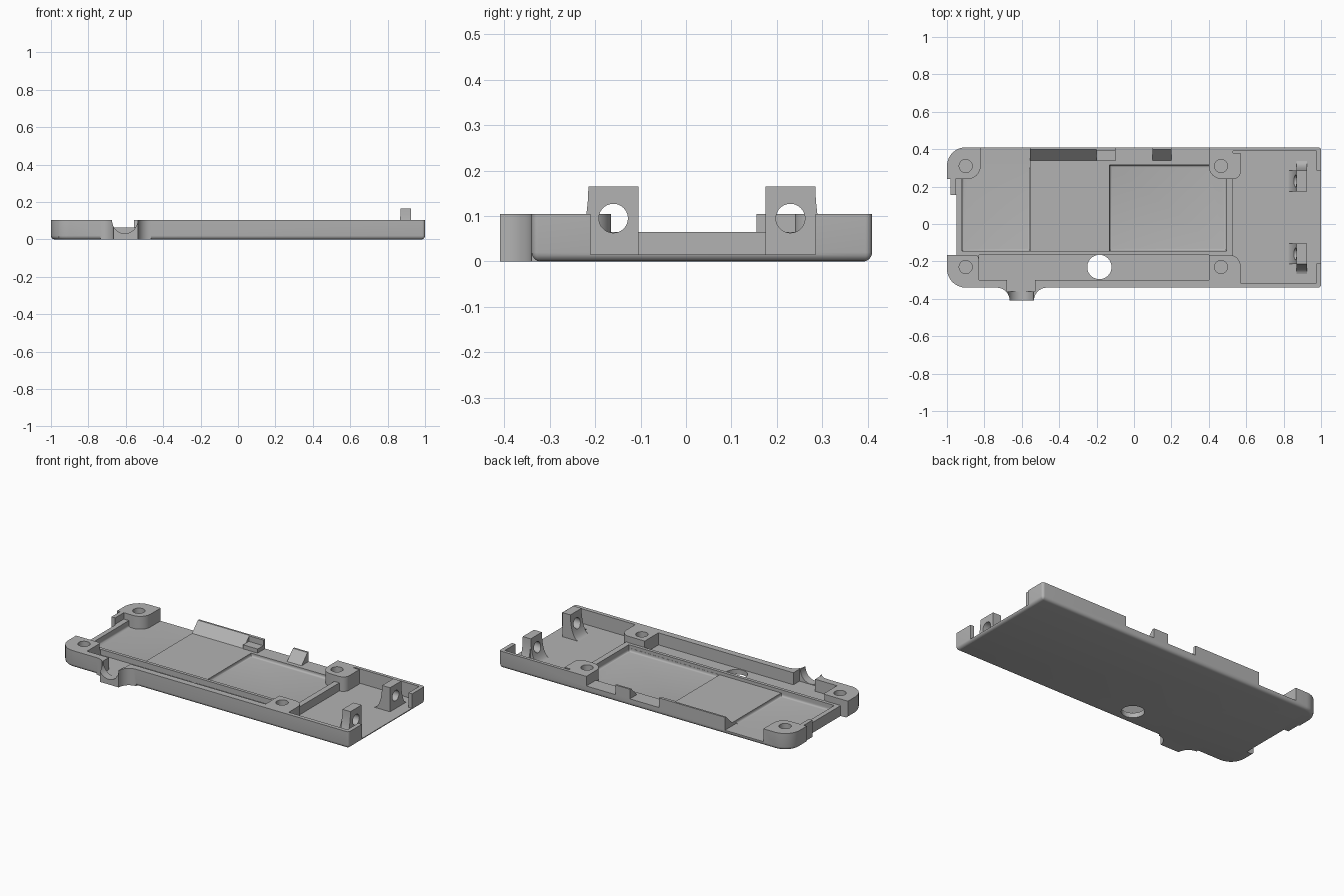
import bpy, bmesh, math

old = bpy.data.objects.get("Cube")
if old:
    bpy.data.objects.remove(old, do_unlink=True)

grey = bpy.data.materials.new("plain_grey")
grey.use_nodes = True
grey.diffuse_color = (0.45, 0.45, 0.45, 1)
grey.node_tree.nodes["Principled BSDF"].inputs["Base Color"].default_value = (0.45, 0.45, 0.45, 1)

TOP, OVER = 0.105, 0.3
AXES = {"x": lambda u, v, w: (w, u, v),
        "y": lambda u, v, w: (u, w, v),
        "z": lambda u, v, w: (u, v, w)}


def prism(name, pts, lo, hi, axis="z", bevel=0):
    """Extrude a 2D profile along an axis, optionally rounding its low end."""
    bm = bmesh.new()
    place = AXES[axis]
    base = [bm.verts.new(place(u, v, lo)) for u, v in pts]
    cap = [bm.verts.new(place(u, v, hi)) for u, v in pts]
    low = bm.faces.new(base)
    bm.faces.new(cap)
    for i in range(len(pts)):
        j = (i + 1) % len(pts)
        bm.faces.new((base[i], base[j], cap[j], cap[i]))
    bmesh.ops.recalc_face_normals(bm, faces=bm.faces)
    if bevel:
        bmesh.ops.bevel(bm, geom=list(low.edges), offset=bevel, segments=4,
                        profile=0.5, affect="EDGES")
    mesh = bpy.data.meshes.new(name)
    bm.to_mesh(mesh)
    bm.free()
    mesh.materials.append(grey)
    ob = bpy.data.objects.new(name, mesh)
    bpy.context.collection.objects.link(ob)
    return ob


def arc(cx, cy, r, start, end, n=8):
    return [(cx + r * math.cos(math.radians(start + (end - start) * i / n)),
             cy + r * math.sin(math.radians(start + (end - start) * i / n)))
            for i in range(n + 1)]


def rounded(x0, x1, y0, y1, radii):
    """Rectangle with corner radii: left front, right front, right back, left back."""
    a, b, c, d = radii
    corners = [(x0 + a, y0 + a, a, 180), (x1 - b, y0 + b, b, 270),
               (x1 - c, y1 - c, c, 0), (x0 + d, y1 - d, d, 90)]
    pts = []
    for cx, cy, r, s in corners:
        pts += arc(cx, cy, r, s, s + 90) if r else [(cx, cy)]
    return pts


def circle(cx, cy, r):
    return arc(cx, cy, r, 0, 351, 39)


def combine(target, tool, operation):
    mod = target.modifiers.new("join", "BOOLEAN")
    mod.operation, mod.object, mod.solver = operation, tool, "EXACT"
    bpy.context.view_layer.objects.active = target
    bpy.ops.object.modifier_apply(modifier=mod.name)
    bpy.data.objects.remove(tool, do_unlink=True)


def cut(target, pts, lo, hi=OVER, axis="z", bevel=0):
    combine(target, prism("cutter", pts, lo, hi, axis, bevel), "DIFFERENCE")


def cut_box(target, x0, x1, y0, y1, lo, hi=OVER, bevel=0):
    cut(target, [(x0, y0), (x1, y0), (x1, y1), (x0, y1)], lo, hi, "z", bevel)


def add(target, *args):
    combine(target, prism("addition", *args), "UNION")


# Tray blank with a rounded underside
tray = prism("tray", rounded(-1, 1, -0.34, 0.41, (0.1, 0.015, 0.015, 0.1)),
             0, TOP, "z", 0.02)

# Cable outlet with concave flanks
add(tray, [(-0.735, -0.32)] + arc(-0.735, -0.41, 0.07, 90, 0)
    + arc(-0.465, -0.41, 0.07, 180, 90) + [(-0.465, -0.32)], 0, TOP)

# Stepped notch in the left end
cut_box(tray, -1.1, -0.95, -0.165, 0.155, -0.1)
cut_box(tray, -1.1, -0.98, 0.15, 0.24, -0.1)
cut_box(tray, -1.1, -0.9, -0.165, 0.155, 0.065)
cut_box(tray, -0.955, -0.9, 0.15, 0.24, 0.065)

# Main recess, floor steps and front trough
cut_box(tray, -0.92, 0.545, -0.30, 0.335, 0.065)
cut_box(tray, -0.92, 0.495, -0.145, 0.336, 0.045)
cut_box(tray, -0.92, -0.555, -0.145, 0.3355, 0.025, OVER, 0.012)
cut_box(tray, -0.82, -0.555, 0.3, 0.5, 0.025)
cut_box(tray, -0.13, 0.495, -0.144, 0.315, 0.025, OVER, 0.012)
cut_box(tray, -0.83, 0.4, -0.30, -0.165, 0.03)

# End room and its opening
cut_box(tray, 0.53, 0.975, -0.315, 0.39, 0.015)
cut_box(tray, 0.95, 1.1, -0.21, 0.285, 0.015)

# Gaps and sloping faces in the back wall
for x0, x1 in ((-0.1, 0.1), (0.2, 0.4)):
    cut_box(tray, x0, x1, 0.31, 0.5, 0.045)
for x0, x1 in ((-0.556, -0.2), (0.09, 0.21)):
    cut(tray, [(0.33, 0.045), (0.34, 0.045), (0.398, TOP), (0.398, OVER), (0.33, OVER)],
        x0, x1, "x")
cut_box(tray, -0.2, -0.1, 0.33, 0.392, 0.07)

# Four screw bosses
bosses = [(-0.96, -0.83, -0.32, -0.165, (0, 0, 0.02, 0)),
          (-0.96, -0.82, 0.24, 0.38, (0, 0.07, 0, 0)),
          (0.4, 0.57, -0.32, -0.165, (0, 0, 0.06, 0)),
          (0.4, 0.57, 0.24, 0.38, (0.07, 0.04, 0, 0))]
for x0, x1, y0, y1, radii in bosses:
    add(tray, rounded(x0, x1, y0, y1, radii), 0.01, TOP)
for x in (-0.9, 0.465):
    for y in (-0.23, 0.31):
        cut(tray, circle(x, y, 0.035), 0.03)

# Cable channel and round opening in the floor
cut(tray, circle(-0.605, 0.1, 0.068), -0.5, -0.31, "y")
cut_box(tray, -0.68, -0.53, -0.36, -0.29, 0.03)
cut(tray, circle(-0.185, -0.23, 0.065), -0.1)

# Pivot lugs with curved gussets, mirrored across the end room
MID = 0.035
for side, label in ((-1, "front"), (1, "back")):
    inner, outer, foot = (MID + side * d for d in (0.14, 0.25, 0.302))
    lug = prism(label + "_lug",
                [(0.925, 0.01), (0.925, 0.165), (0.87, 0.165)]
                + [(0.87 - 0.055 * (1 - math.cos(t * math.pi / 16)),
                    0.165 - 0.15 * math.sin(t * math.pi / 16)) for t in range(1, 9)]
                + [(0.815, 0.01)], min(inner, outer), max(inner, outer), "y")
    gusset = [(outer - side * 0.02, 0.01), (outer - side * 0.02, 0.165)]
    gusset += [(outer + (foot - outer) * (1 - math.cos(t * math.pi / 16)),
                0.165 - 0.15 * math.sin(t * math.pi / 16)) for t in range(9)]
    add(lug, gusset + [(foot, 0.01)], 0.87, 0.925, "x")
    cut(lug, circle((inner + outer) / 2, 0.095, 0.032), 0.7, 1.1, "x")

# Smooth the rounded areas, keep edges sharp
for ob in bpy.context.collection.objects:
    if ob.type == "MESH" and ob.name in ("tray", "front_lug", "back_lug"):
        bpy.ops.object.select_all(action="DESELECT")
        ob.select_set(True)
        bpy.context.view_layer.objects.active = ob
        bpy.ops.object.shade_smooth_by_angle(angle=math.radians(30))
